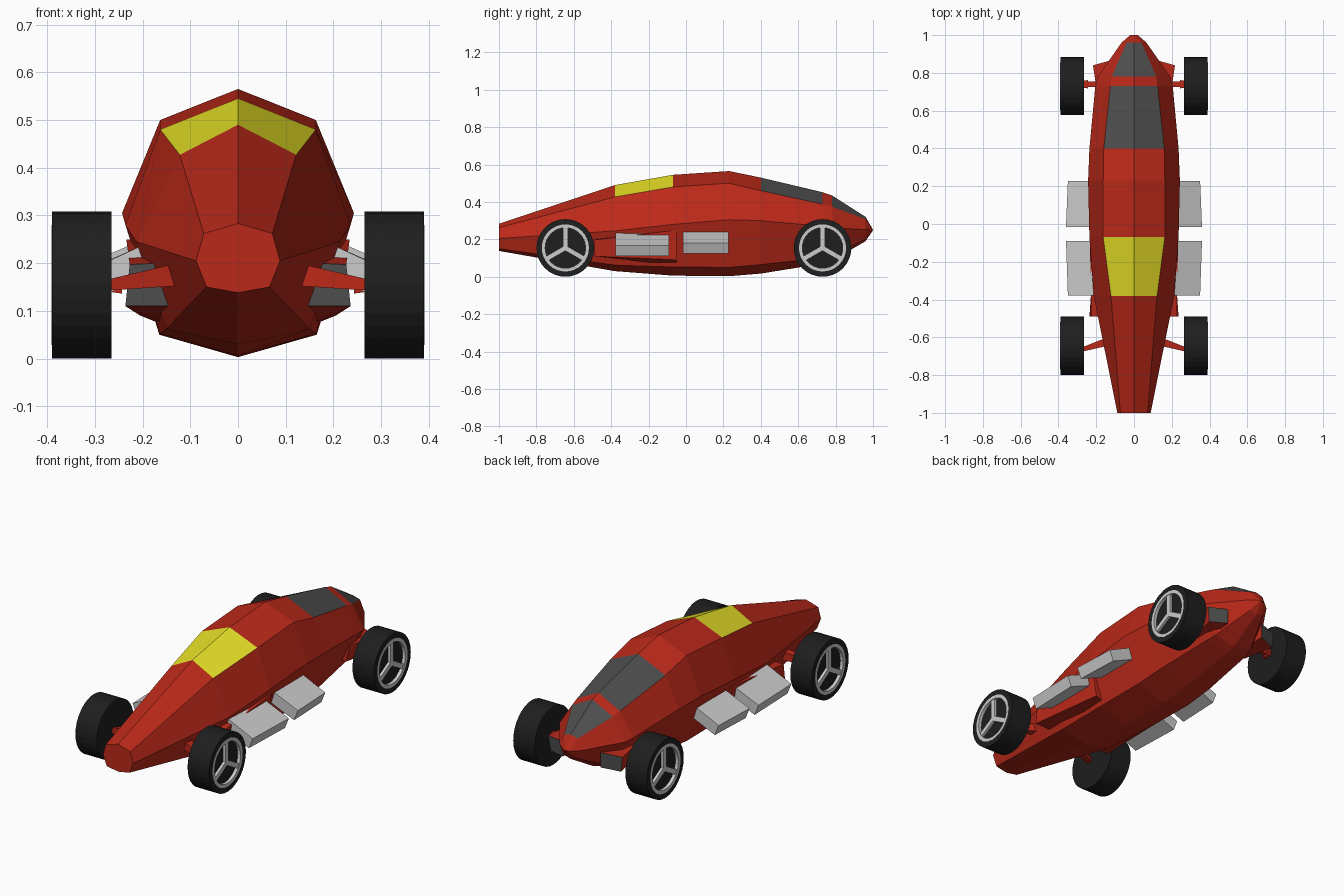
import bpy, bmesh, math
from mathutils import Vector, Matrix

if "Cube" in bpy.data.objects:
    bpy.data.objects.remove(bpy.data.objects["Cube"])


def material(name, rgb):
    m = bpy.data.materials.new(name)
    m.diffuse_color = (*rgb, 1)
    m.use_nodes = True
    m.node_tree.nodes["Principled BSDF"].inputs["Base Color"].default_value = m.diffuse_color
    return m


RED = material("red_paint", (0.50, 0.022, 0.01))
YELLOW = material("yellow_glass", (0.80, 0.75, 0.02))
DARK = material("dark_glass", (0.075, 0.075, 0.075))
BLACK = material("rubber", (0.013, 0.013, 0.013))


def loft(name, sections, mats=(), mirror=False, caps=True, pick=None):
    """Skin a list of equal-length point loops; pick(i, j) gives a material slot."""
    bm = bmesh.new()
    loops = [[bm.verts.new(p) for p in s] for s in sections]
    n = len(loops[0])
    for i in range(len(loops) - 1):
        a, b = loops[i], loops[i + 1]
        for j in range(n):
            k = (j + 1) % n
            f = bm.faces.new((a[j], a[k], b[k], b[j]))
            f.material_index = pick(i, j) if pick else 0
    if caps:
        for s, end in ((loops[0], "first"), (loops[-1], "last")):
            f = bm.faces.new(s)
            f.material_index = pick(end, 0) if pick else 0
    bmesh.ops.remove_doubles(bm, verts=bm.verts, dist=1e-5)
    bmesh.ops.recalc_face_normals(bm, faces=bm.faces)
    me = bpy.data.meshes.new(name)
    bm.to_mesh(me)
    bm.free()
    for m in mats:
        me.materials.append(m)
    ob = bpy.data.objects.new(name, me)
    bpy.context.collection.objects.link(ob)
    if mirror:
        ob.modifiers.new("mirror", "MIRROR").use_mirror_merge = False
    return ob


def slab(y, pts):
    return [(x, y, z) for x, z in pts]


# Body: y, ridge z, shoulder x/z, flank x/z, sill x/z, keel z
stations = [
    (-1.00, .283, .072, .262, .088, .205, .066, .150, .138),
    (-0.38, .490, .122, .427, .213, .245, .150, .062, .030),
    (-0.07, .545, .163, .480, .236, .280, .163, .052, .006),
    (0.23, .565, .163, .500, .243, .305, .165, .050, .003),
    (0.40, .530, .160, .460, .236, .300, .160, .065, .017),
    (0.73, .452, .125, .388, .205, .270, .127, .100, .070),
    (0.78, .435, .118, .375, .192, .262, .115, .112, .085),
    (0.96, .320, .040, .308, .066, .252, .042, .202, .190),
]
rings = []
for y, rz, ux, uz, mx, mz, lx, lz, kz in stations:
    rings.append(slab(y, [(0, rz), (ux, uz), (mx, mz), (lx, lz), (0, kz),
                          (-lx, lz), (-mx, mz), (-ux, uz)]))
rings.append(slab(1.0, [(x * .02, .25 + s * .001) for x, s in
                        [(0, 1), (.5, .7), (1, 0), (.5, -.7), (0, -1), (-.5, -.7), (-1, 0), (-.5, .7)]]))
panels = {1: 1, 4: 2, 6: 2}
loft("body", rings, (RED, YELLOW, DARK),
     pick=lambda i, j: panels.get(i, 0) if j in (0, 7) else 0)

# Side pods with dark intakes, and flared rear outlets
loft("side_pod", [slab(-.49, [(.165, .20), (.227, .197), (.236, .11), (.118, .11)]),
                  slab(-.05, [(.15, .25), (.234, .25), (.205, .09), (.13, .06)])],
     (RED, DARK), True, pick=lambda i, j: 1 if i == "first" else 0)
loft("rear_outlet", [slab(.66, [(.10, .22), (.19, .22), (.17, .13), (.10, .13)]),
                     [(.11, .87, .22), (.217, .84, .21), (.205, .835, .13), (.11, .87, .14)]],
     (RED, DARK), True, pick=lambda i, j: 1 if i == "last" else 0)


# Tilted grey side boxes
def side_box(name, y0, y1, x0, x1, lift):
    def sec(y, x):
        return slab(y, [(.205, .235 + lift), (x, .168 + lift),
                        (x - .022, .112 + lift), (.185, .175 + lift)])
    loft(name, [sec(y0, x0), sec(y1, x1)], mirror=True)


side_box("front_side_box", -.378, -.09, .35, .36, 0)
side_box("rear_side_box", -.015, .228, .36, .35, .012)

# Wheels
RADIUS, SIDES = .154, 32


def circle(x, r, y, z=.154):
    return [(x, y + r * math.cos(2 * math.pi * k / SIDES),
             z + r * math.sin(2 * math.pi * k / SIDES)) for k in range(SIDES)]


for end, y in (("front", -.645), ("rear", .73)):
    loft(end + "_tyre", [circle(x, r, y) for x, r in
         ((.265, RADIUS), (.39, RADIUS), (.39, .126), (.374, .12))], (BLACK,), True)
    loft(end + "_rim", [circle(x, r, y) for x, r in
         ((.372, .126), (.391, .126), (.391, .108), (.372, .108), (.372, .126))],
         mirror=True, caps=False)
    for k in range(3):
        rot = Matrix.Rotation(k * math.tau / 3, 3, 'X')
        hub = Vector((0, y, .154))
        sec = [[hub + rot @ Vector((x, w, r)) for x, w in
                ((.370, -.013), (.388, -.013), (.388, .013), (.370, .013))]
               for r in (-.004, .115)]
        loft(f"{end}_spoke_{k + 1}", sec, mirror=True)


# Tapered suspension arms and hub blocks
def bar(name, a, b, ha, hb):
    loft(name, [[(x, y + h * dy, z + h * dz) for dy, dz in ((-1, -1), (1, -1), (1, 1), (-1, 1))]
                for (x, y, z), h in ((a, ha), (b, hb))], (RED,), True)


bar("front_arm", (.10, -.61, .18), (.268, -.662, .155), .026, .012)
bar("rear_arm", (.12, .74, .17), (.25, .74, .158), .014, .014)
bar("rear_hub", (.243, .74, .158), (.27, .74, .158), .022, .018)
